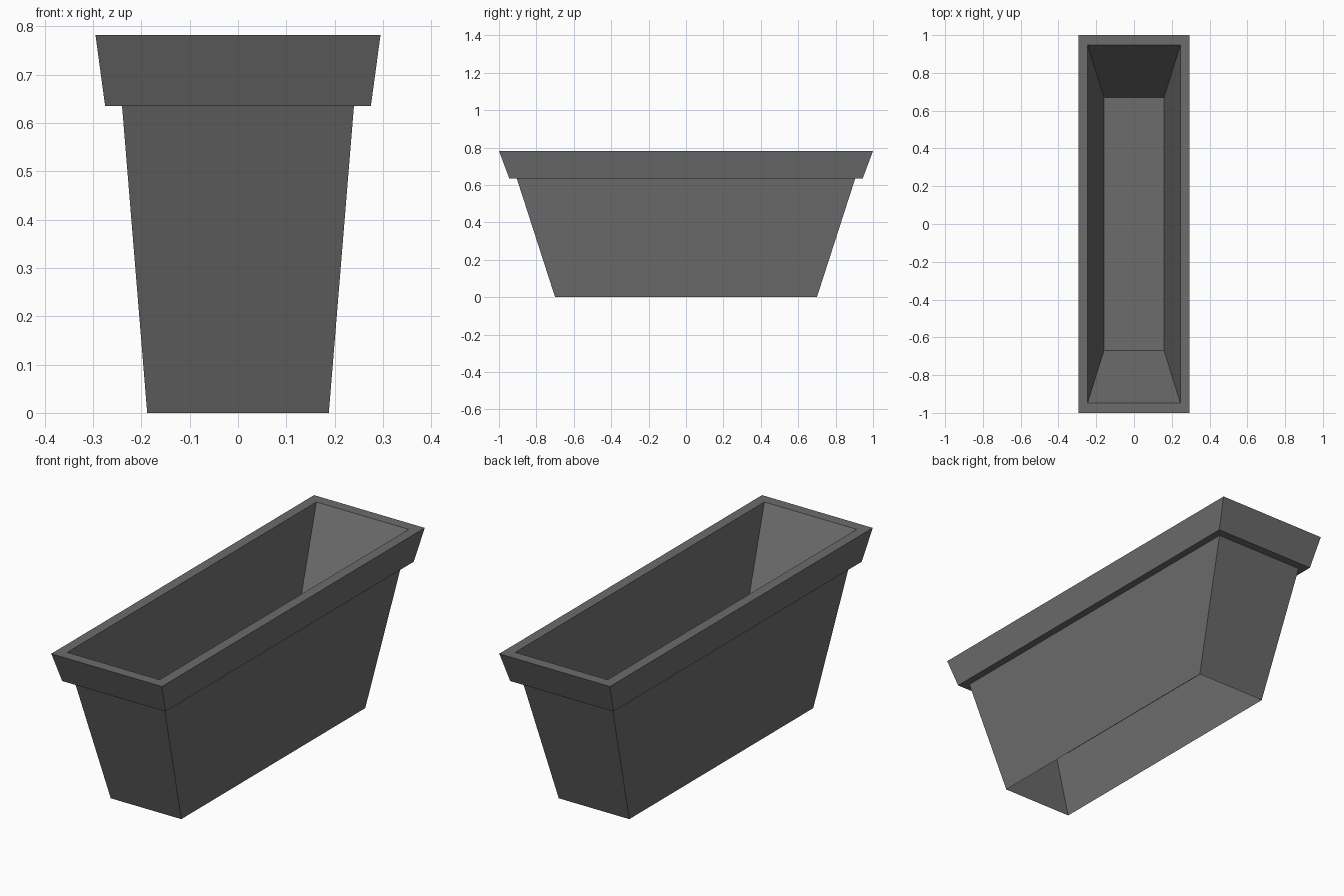
import bpy
import bmesh

cube = bpy.data.objects.get("Cube")
if cube:
    bpy.data.objects.remove(cube)

# Dark grey material
grey = bpy.data.materials.new("dark_grey")
grey.use_nodes = True
colour = (0.15, 0.15, 0.15, 1)
grey.diffuse_color = colour
grey.node_tree.nodes["Principled BSDF"].inputs["Base Color"].default_value = colour

# Half width, half length and height of each rectangular ring, outside to inside
RINGS = [
    (0.188, 0.70, 0.0),     # open foot
    (0.24, 0.905, 0.635),   # top of the body
    (0.275, 0.945, 0.635),  # underside of the lip
    (0.295, 1.0, 0.782),    # outer rim
    (0.246, 0.948, 0.782),  # inner rim
    (0.159, 0.67, 0.31),    # raised floor
]


def add_ring(bm, hx, hy, z):
    corners = ((-1, -1), (1, -1), (1, 1), (-1, 1))
    return [bm.verts.new((sx * hx, sy * hy, z)) for sx, sy in corners]


# Tapered trough, open underneath
bm = bmesh.new()
rings = [add_ring(bm, *r) for r in RINGS]
for low, high in zip(rings, rings[1:]):
    for i in range(4):
        j = (i + 1) % 4
        bm.faces.new((low[i], low[j], high[j], high[i]))
bm.faces.new(rings[-1])

mesh = bpy.data.meshes.new("planter_trough")
bm.to_mesh(mesh)
bm.free()
mesh.materials.append(grey)
trough = bpy.data.objects.new("planter_trough", mesh)
bpy.context.collection.objects.link(trough)
